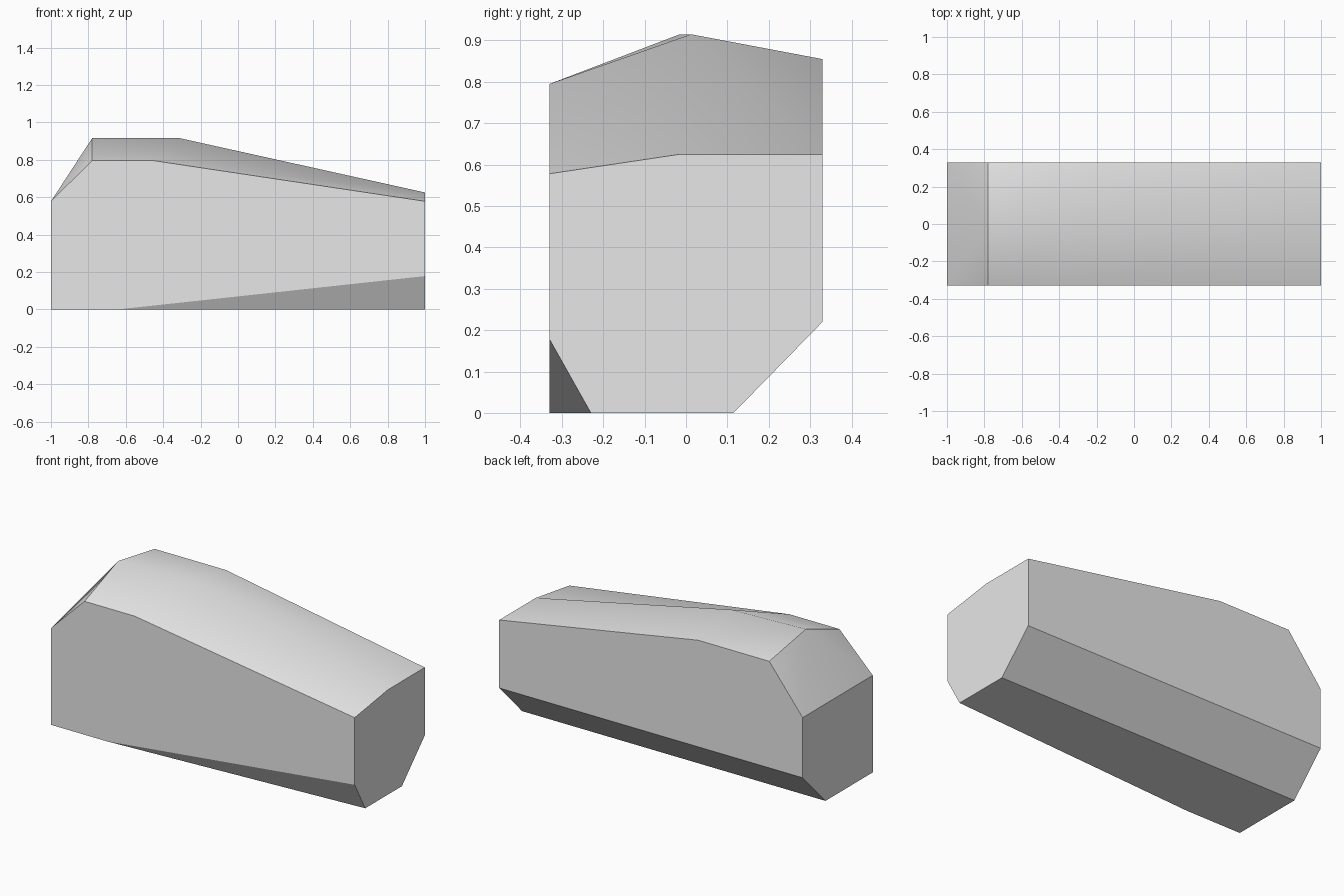
import bpy
import bmesh
import math

cube = bpy.data.objects.get("Cube")
if cube:
    bpy.data.objects.remove(cube, do_unlink=True)

HALF_W = 0.33     # half depth in y
NOSE_X = -0.78    # top of the sloped nose
SMOOTH_LIMIT = math.radians(40)

grey = bpy.data.materials.new("light_grey")
grey.use_nodes = True
grey.diffuse_color = (0.8, 0.8, 0.8, 1)
grey.node_tree.nodes["Principled BSDF"].inputs["Base Color"].default_value = (0.8, 0.8, 0.8, 1)

bm = bmesh.new()


def rail(*points):
    """Add a lengthwise row of vertices."""
    return [bm.verts.new(p) for p in points]


def strip(rail_a, rail_b):
    """Smooth quads between two rails of equal length."""
    for i in range(len(rail_a) - 1):
        face = bm.faces.new((rail_a[i], rail_a[i + 1], rail_b[i + 1], rail_b[i]))
        face.smooth = True


# Upper rails: front edge, roof ridge and back edge
front = rail((NOSE_X, -HALF_W, 0.795), (-0.45, -HALF_W, 0.795), (1, -HALF_W, 0.578))
ridge = rail((NOSE_X, -0.015, 0.915), (-0.31, 0.012, 0.915), (1, -0.015, 0.625))
back = rail((NOSE_X, HALF_W, 0.855), (-0.31, HALF_W, 0.855), (1, HALF_W, 0.625))

# Lower rails: end corners, front chamfer and back chamfer
nose = rail((-1, -HALF_W, 0.578), (-1, HALF_W, 0.578))
foot = rail((-1, -HALF_W, 0), (-0.64, -HALF_W, 0))
front_cut = rail((1, -HALF_W, 0.178), (1, -0.23, 0))
back_low = rail((-1, HALF_W, 0.22), (1, HALF_W, 0.22))
base_back = rail((-1, 0.115, 0), (1, 0.115, 0))

# Roof
strip(front, ridge)
strip(ridge, back)

# Sloped nose
for tri in ((front[0], ridge[0], nose[0]), (nose[0], ridge[0], nose[1]), (ridge[0], back[0], nose[1])):
    bm.faces.new(tri).smooth = True

# Flat sides, ends, chamfers and underside
for loop in (
    [nose[0], *foot, front_cut[0], *reversed(front)],
    [nose[1], *back, *reversed(back_low)],
    [nose[0], nose[1], back_low[0], base_back[0], foot[0]],
    [front[-1], ridge[-1], back[-1], back_low[1], base_back[1], front_cut[1], front_cut[0]],
    [foot[1], front_cut[1], front_cut[0]],
    [*back_low, *reversed(base_back)],
    [*foot, front_cut[1], *reversed(base_back)],
):
    bm.faces.new(loop)

bmesh.ops.recalc_face_normals(bm, faces=bm.faces)
for edge in bm.edges:
    all_soft = all(f.smooth for f in edge.link_faces)
    edge.smooth = all_soft and edge.calc_face_angle(0) < SMOOTH_LIMIT

mesh = bpy.data.meshes.new("faceted_block")
bm.to_mesh(mesh)
bm.free()
mesh.materials.append(grey)
block = bpy.data.objects.new("faceted_block", mesh)
bpy.context.collection.objects.link(block)
